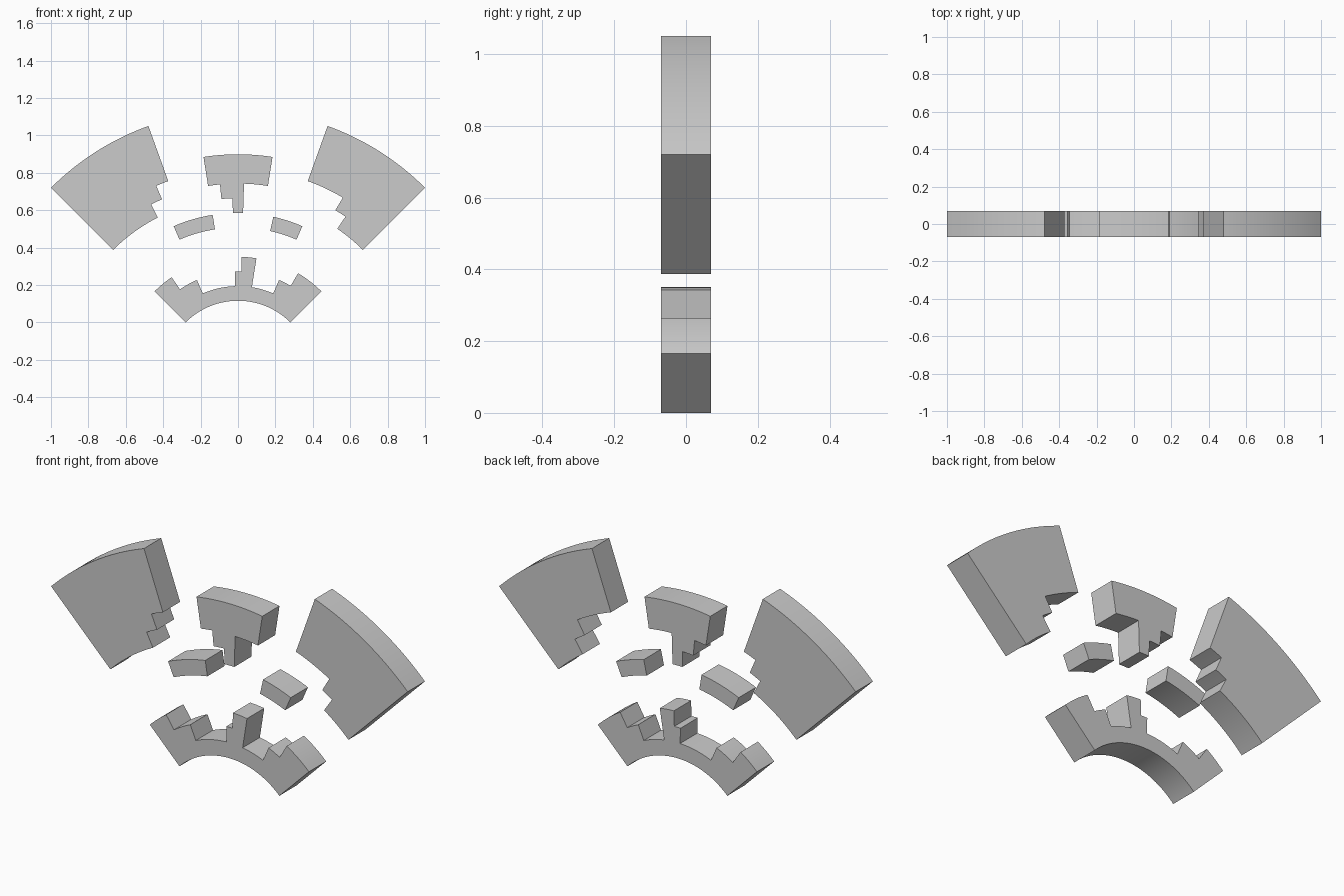
import bpy, bmesh, math

if "Cube" in bpy.data.objects:
    bpy.data.objects.remove(bpy.data.objects["Cube"])

# Every part lies on one polar grid: 25 angular steps over 90 degrees, 13 rings
OUTER = math.sqrt(2)
INNER = 0.28 * OUTER
RING = (OUTER - INNER) / 13
CENTRE_Z = -0.28
HALF_DEPTH = 0.069
ARC_DIVISIONS = 3


def polar(k, j):
    a = math.radians(k * 3.6 - 45)
    r = INNER + RING * j
    return r * math.sin(a), CENTRE_Z + r * math.cos(a)


def grid_slab(name, corners):
    """Extrude an outline of (angle step, ring) corners; same-ring edges become arcs."""
    points = []
    for (k0, j0), (k1, j1) in zip(corners, corners[1:] + corners[:1]):
        n = ARC_DIVISIONS * abs(k1 - k0) if j0 == j1 else 1
        points += [polar(k0 + (k1 - k0) * i / n, j0) for i in range(n)]
    bm = bmesh.new()
    face = bm.faces.new([bm.verts.new((x, -HALF_DEPTH, z)) for x, z in points])
    ext = bmesh.ops.extrude_face_region(bm, geom=[face], use_keep_orig=True)
    moved = [v for v in ext["geom"] if isinstance(v, bmesh.types.BMVert)]
    bmesh.ops.translate(bm, verts=moved, vec=(0, 2 * HALF_DEPTH, 0))
    bmesh.ops.recalc_face_normals(bm, faces=bm.faces[:])
    mesh = bpy.data.meshes.new(name)
    bm.to_mesh(mesh)
    bm.free()
    obj = bpy.data.objects.new(name, mesh)
    bpy.context.collection.objects.link(obj)
    bpy.context.view_layer.objects.active = obj
    obj.select_set(True)
    return obj


# Toothed lower arch
grid_slab("lower_arch", [
    (0, 0), (0, 3), (3, 3), (3, 2), (6, 2), (6, 1), (12, 1), (12, 2),
    (13, 2), (13, 3), (15, 3), (15, 1), (19, 1), (19, 2), (21, 2),
    (21, 3), (25, 3), (25, 0)])

# Small floating arc segments
grid_slab("left_segment", [(6, 5), (6, 6), (10, 6), (10, 5)])
grid_slab("right_segment", [(16, 5), (16, 6), (19, 6), (19, 5)])

# Stepped block at the top middle
grid_slab("middle_block", [
    (10, 10), (15, 10), (15, 8), (13, 8), (13, 6), (12, 6),
    (12, 7), (11, 7), (11, 8), (10, 8)])

# Large outer wedges with notched inner edges
grid_slab("left_wedge", [
    (0, 7), (0, 13), (7, 13), (7, 9), (6, 9), (6, 8), (5, 8), (5, 7)])
grid_slab("right_wedge", [
    (25, 7), (25, 13), (18, 13), (18, 9), (21, 9), (21, 8), (22, 8), (22, 7)])

# Smooth arcs, crisp corners
bpy.ops.object.shade_smooth_by_angle(angle=math.radians(30))
